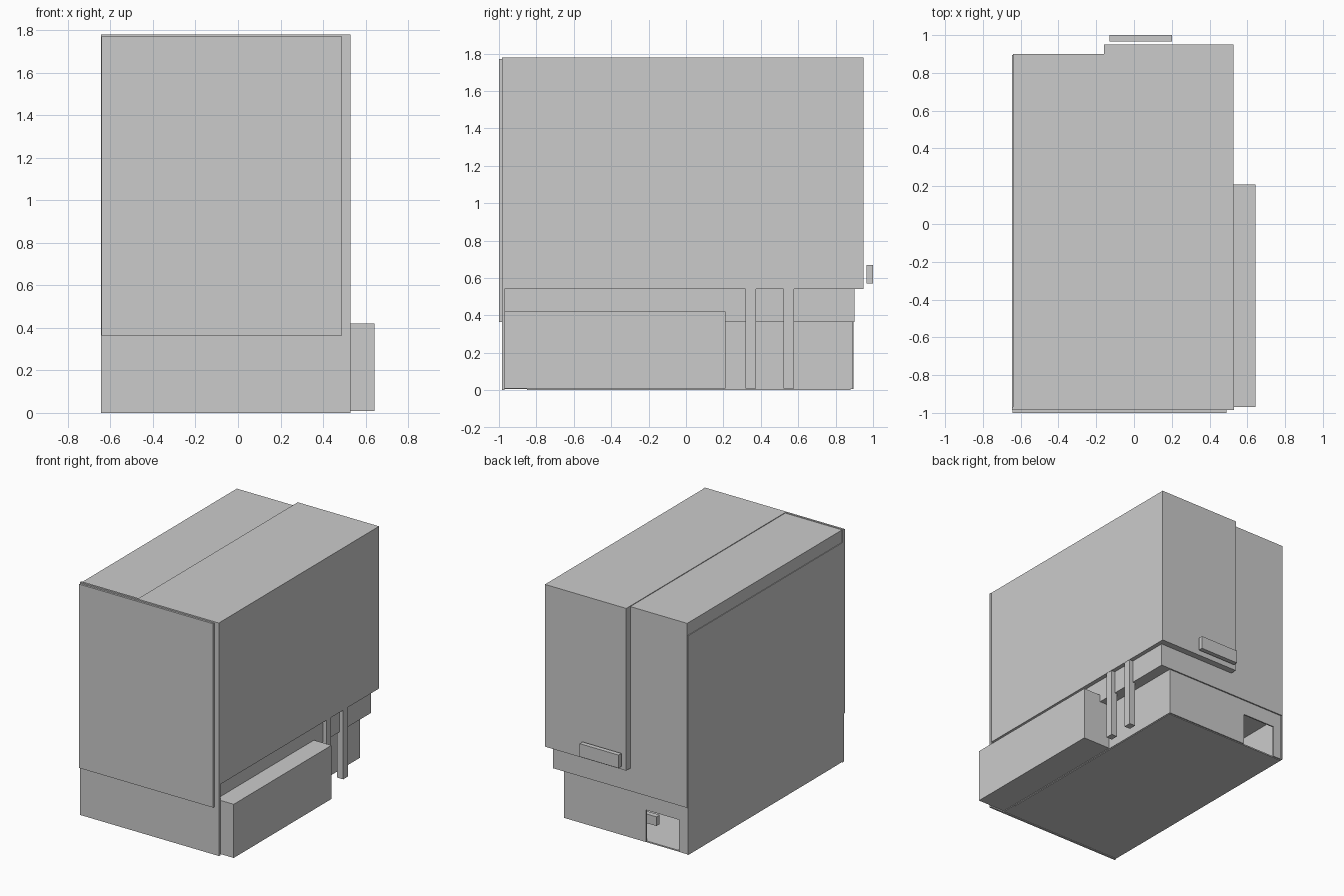
import bpy
import bmesh


def box(name, x, y, z):
    """Axis-aligned box from (min, max) ranges."""
    bm = bmesh.new()
    bmesh.ops.create_cube(bm, size=1)
    for v in bm.verts:
        v.co = [r[0] + (c + 0.5) * (r[1] - r[0]) for c, r in zip(v.co, (x, y, z))]
    mesh = bpy.data.meshes.new(name)
    bm.to_mesh(mesh)
    bm.free()
    obj = bpy.data.objects.new(name, mesh)
    bpy.context.collection.objects.link(obj)
    return obj


# Upper storeys: two wings split lengthwise, the right one overhanging
box("left_wing", (-0.64, -0.16), (-0.97, 0.90), (0.365, 1.775))
box("right_wing", (-0.16, 0.527), (-0.97, 0.95), (0.54, 1.78))
box("middle_band", (-0.16, 0.495), (-0.97, 0.90), (0.365, 0.54))

# Front wall, raised front panel and side cladding
box("front_wall", (-0.645, 0.53), (-0.985, -0.97), (0, 1.78))
box("front_panel", (-0.642, 0.49), (-1.0, -0.985), (0.365, 1.77))
box("left_cladding", (-0.645, -0.635), (-0.97, 0.895), (0.005, 1.68))

# Hollow ground floor with a rear doorway
box("ground_slab", (-0.64, 0.405), (-0.85, 0.88), (0, 0.01))
box("ground_slab_front", (-0.64, 0.41), (-0.97, -0.85), (0.005, 0.01))
box("ground_right_wall", (0.40, 0.41), (-0.97, 0.89), (0.005, 0.365))
for name, x, z in (("rear_wall_main", (-0.285, 0.40), (0.005, 0.365)),
                   ("rear_wall_lintel", (-0.565, -0.285), (0.25, 0.365)),
                   ("rear_wall_jamb", (-0.63, -0.565), (0.005, 0.365))):
    box(name, x, (0.88, 0.89), z)

# Low side annex and the two support posts
box("side_annex", (0.41, 0.643), (-0.97, 0.21), (0.01, 0.42))
for i, y in enumerate(((0.317, 0.375), (0.52, 0.578))):
    box(f"support_post_{i + 1}", (0.475, 0.525), y, (0.01, 0.54))

# Rear sign board and a small unit inside the doorway
box("rear_board", (-0.13, 0.20), (0.965, 1.0), (0.57, 0.67))
box("inner_unit", (-0.31, -0.16), (0.76, 0.80), (0.10, 0.17))
